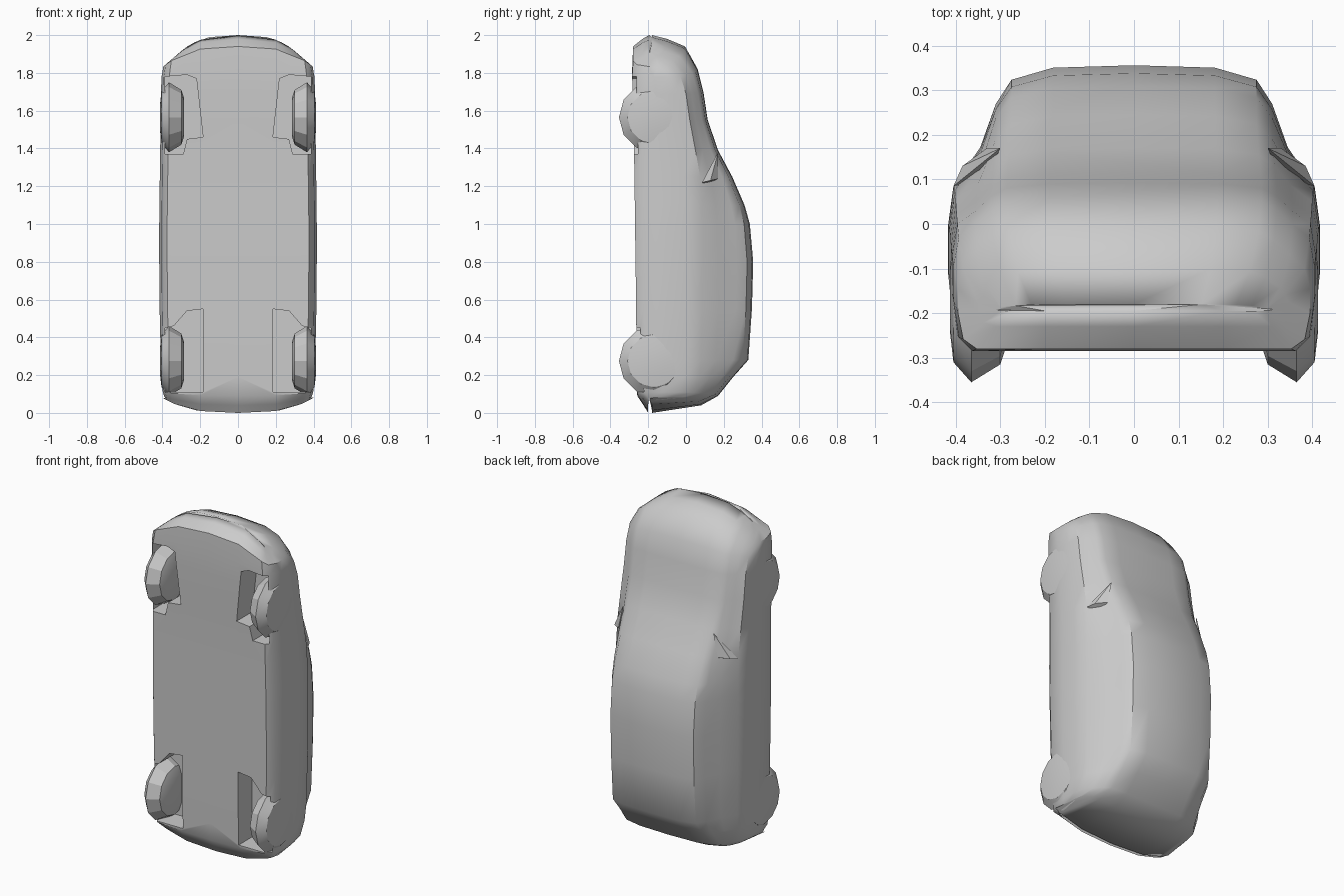
import bpy, bmesh, math

if "Cube" in bpy.data.objects:
    bpy.data.objects.remove(bpy.data.objects["Cube"])

paint = bpy.data.materials.new("plain grey")
paint.diffuse_color = (0.6, 0.6, 0.6, 1)
paint.use_nodes = True
paint.node_tree.nodes["Principled BSDF"].inputs["Base Color"].default_value = paint.diffuse_color


def make(name, verts, faces, smooth=None):
    me = bpy.data.meshes.new(name)
    me.from_pydata(verts, [], faces)
    bm = bmesh.new()
    bm.from_mesh(me)
    bmesh.ops.recalc_face_normals(bm, faces=bm.faces)
    bm.to_mesh(me)
    bm.free()
    ob = bpy.data.objects.new(name, me)
    bpy.context.collection.objects.link(ob)
    me.materials.append(paint)
    if smooth:
        shade(ob, smooth)
    return ob


def shade(ob, angle):
    bpy.ops.object.select_all(action='DESELECT')
    ob.select_set(True)
    bpy.context.view_layer.objects.active = ob
    bpy.ops.object.shade_smooth_by_angle(angle=math.radians(angle))


def loft(rings):
    n = len(rings[0])
    verts = [p for r in rings for p in r]
    faces = [(i * n + j, i * n + (j + 1) % n, (i + 1) * n + (j + 1) % n, (i + 1) * n + j)
             for i in range(len(rings) - 1) for j in range(n)]
    faces += [tuple(range(n)), tuple(range(len(verts) - n, len(verts)))]
    return verts, faces


# Car body, tail down: z, underside, half width, shoulder, roof half width, roof, end bow
stations = [
    (0.00, -.200, .375, -.19, .33, -.18, -.08),
    (0.04, -.225, .390, -.02, .30, .08, -.05),
    (0.09, -.258, .398, .04, .285, .17, -.02),
    (0.19, -.260, .405, .07, .275, .25, 0),
    (0.28, -.262, .409, .08, .275, .33, 0),
    (0.55, -.264, .415, .085, .275, .349, 0),
    (0.80, -.267, .417, .085, .275, .356, 0),
    (1.00, -.270, .417, .085, .275, .338, 0),
    (1.10, -.271, .416, .085, .275, .310, 0),
    (1.25, -.273, .414, .075, .275, .245, 0),
    (1.39, -.275, .412, .050, .280, .170, 0),
    (1.55, -.280, .410, .020, .285, .115, 0),
    (1.70, -.284, .408, .000, .285, .092, .01),
    (1.82, -.285, .405, -.030, .285, .062, .04),
    (1.94, -.280, .395, -.10, .28, -.005, .11),
    (1.98, -.230, .350, -.16, .26, -.10, .16),
    (2.00, -.195, .310, -.19, .23, -.18, .20),
]


def ring(z, yb, w, belt, xt, yt, bow):
    side, top = belt - yb, yt - belt
    half = [(.2, yb), (w - .042, yb), (w - .012, yb + .12 * side), (w, yb + .45 * side),
            (w, yb + .75 * side), (w - .012, belt), (xt + .07, belt + .32 * top),
            (xt + .035, belt + .68 * top), (xt, belt + .88 * top), (.66 * xt, yt - .02 * top)]
    pts = [(0, yb)] + half + [(0, yt)] + [(-x, y) for x, y in reversed(half)]
    return [(x, y, z - bow * (abs(x) / .4) ** 3) for x, y in pts]


body = make("car_body", *loft([ring(*s) for s in stations]))

# Wheel wells cut into the underside
front_well = [(.386, 1.78), (.27, 1.79), (.22, 1.77), (.185, 1.46), (.27, 1.45), (.29, 1.37), (.386, 1.37)]
rear_well = [(.386, .45), (.34, .46), (.27, .54), (.185, .55), (.185, .11), (.386, .11)]
for s in (1, -1):
    for label, outline in (("front", front_well), ("rear", rear_well)):
        rings = [[(s * x, y, z) for x, z in outline] for y in (-.4, -.13)]
        cutter = make(label + "_well_cutter", *loft(rings))
        cutter.hide_render = True
        cutter.hide_viewport = True
        mod = body.modifiers.new(label + "_well", 'BOOLEAN')
        mod.operation = 'DIFFERENCE'
        mod.solver = 'EXACT'
        mod.object = cutter
shade(body, 38)

# Wheels: low-sided discs with a pointed tread
profile = [(.285, .10), (.30, .145), (.365, .185), (.405, .14), (.413, .07)]
for s in (1, -1):
    for label, zc in (("front", 1.565), ("rear", .275)):
        rings = [[(s * x, -.17 + r * math.sin(a), zc + r * math.cos(a))
                  for a in (math.tau * i / 12 for i in range(12))] for x, r in profile]
        make(label + "_wheel", *loft(rings), smooth=25)

# Wing mirrors: small wedges at the windscreen base
for s in (1, -1):
    pts = [(.30, .17, 1.38), (.405, .085, 1.22), (.385, .13, 1.23), (.33, .10, 1.20), (.33, .17, 1.24)]
    make("wing_mirror", [(s * x, y, z) for x, y, z in pts],
         [(0, 1, 2), (0, 2, 4), (0, 4, 3), (0, 3, 1), (1, 3, 4, 2)], smooth=30)
